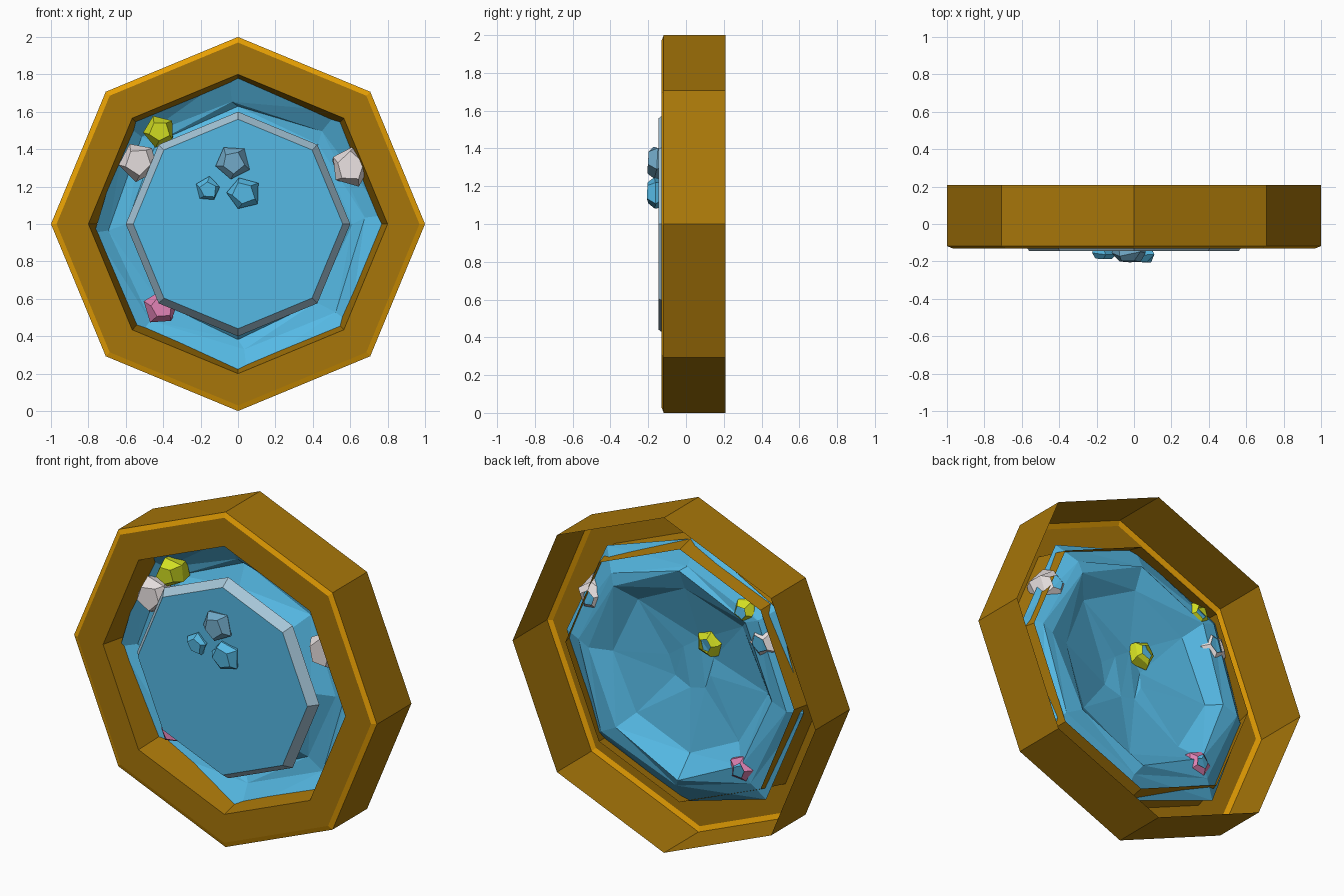
import bpy, bmesh, math, random

if "Cube" in bpy.data.objects:
    bpy.data.objects.remove(bpy.data.objects["Cube"])

random.seed(11)


def mat(name, hexcol):
    def lin(c):
        return c / 12.92 if c <= 0.04045 else ((c + 0.055) / 1.055) ** 2.4
    m = bpy.data.materials.new(name)
    rgb = [lin(int(hexcol[i:i + 2], 16) / 255) for i in (0, 2, 4)]
    m.diffuse_color = (*rgb, 1)
    m.use_nodes = True
    m.node_tree.nodes["Principled BSDF"].inputs["Base Color"].default_value = m.diffuse_color
    return m


BRONZE = mat("bronze", "A77609")
GOLD = mat("gold_edge", "E7A004")
BLUE = mat("water_blue", "55B9E4")
RIM = mat("pale_rim", "A6C6D8")
STEEL = mat("steel_blue", "6FA6C4")
YELLOW = mat("yellow", "D3DF22")
WHITE = mat("white", "E8E0E0")
PINK = mat("pink", "E082B4")


def loft(name, rings, mats, pick=None, cap=False, tri=False):
    """Skin concentric rings, first = innermost; cap closes the first ring."""
    bm = bmesh.new()
    vs = [[bm.verts.new(p) for p in ring] for ring in rings]
    n = len(rings[0])
    if cap:
        bm.faces.new(vs[0])
    for k in range(len(vs) - 1):
        for i in range(n):
            j = (i + 1) % n
            f = bm.faces.new((vs[k][i], vs[k + 1][i], vs[k + 1][j], vs[k][j]))
            f.material_index = pick[k] if pick else 0
    if tri:
        bmesh.ops.triangulate(bm, faces=bm.faces[:])
    me = bpy.data.meshes.new(name)
    bm.to_mesh(me)
    bm.free()
    for m in mats:
        me.materials.append(m)
    ob = bpy.data.objects.new(name, me)
    bpy.context.collection.objects.link(ob)
    return ob


def ring(r, y, n=8, cx=0, cz=1, jr=0, jy=0, turn=0):
    """Ring of points around the y axis, with optional random jitter."""
    out = []
    for i in range(n):
        a = 2 * math.pi * i / n + turn
        q = r + random.uniform(-jr, jr)
        out.append((cx + q * math.cos(a), y + random.uniform(-jy, jy), cz + q * math.sin(a)))
    return out


# octagonal frame, open at the back, with a bright chamfer
loft("frame", [ring(0.755, 0.06), ring(0.8, -0.13), ring(0.97, -0.13),
               ring(1.0, -0.118), ring(1.0, 0.208)], [BRONZE, GOLD], [0, 0, 1, 0])

# front disc with pale sloping rim
loft("disc", [ring(0.56, -0.145), ring(0.6, -0.09)], [BLUE, RIM], [1], cap=True)

# rough rock basin behind the disc
loft("rock_basin", [ring(0.15, -0.085, jr=0.04, jy=0.01, turn=0.2),
                    ring(0.5, -0.01, jr=0.03, jy=0.03),
                    ring(0.61, 0.06, jr=0.02, jy=0.02),
                    ring(0.68, 0.03, jr=0.03, jy=0.035, turn=0.05),
                    ring(0.79, -0.03, jr=0.025, jy=0.06, turn=0.06)], [BLUE], cap=True, tri=True)


def gem(name, x, z, r, front, back, n, turn, m):
    """Faceted gem with a chunky flat front and a small opening at the back."""
    d = back - front
    loft(name, [ring(r * 0.66, front + d * 0.05, n, x, z, r * 0.12, d * 0.05, turn + 0.2),
                ring(r, front + d * 0.38, n, x, z, r * 0.07, d * 0.1, turn),
                ring(r * 0.85, front + d * 0.8, n, x, z, r * 0.08, d * 0.05, turn + 0.2),
                ring(r * 0.45, back, n, x, z, r * 0.1, 0, turn + 0.2)], [m], cap=True)


gem("disc_gem_top", -0.03, 1.33, 0.095, -0.208, -0.08, 5, 0.85, STEEL)
gem("disc_gem_left", -0.16, 1.185, 0.068, -0.19, -0.1, 5, 0.2, BLUE)
gem("disc_gem_right", 0.03, 1.165, 0.09, -0.208, -0.1, 5, 0.6, BLUE)
gem("white_gem_left", -0.53, 1.335, 0.105, -0.095, 0.07, 5, 0.8, WHITE)
gem("white_gem_right", 0.60, 1.305, 0.11, -0.1, 0.07, 5, 0.1, WHITE)
gem("yellow_gem", -0.42, 1.495, 0.085, -0.1, 0.08, 5, 0.7, YELLOW)
gem("pink_gem", -0.41, 0.555, 0.095, -0.06, 0.09, 5, 0.3, PINK)
gem("hidden_yellow_gem", -0.11, 1.18, 0.085, -0.13, -0.02, 5, 0.4, YELLOW)
